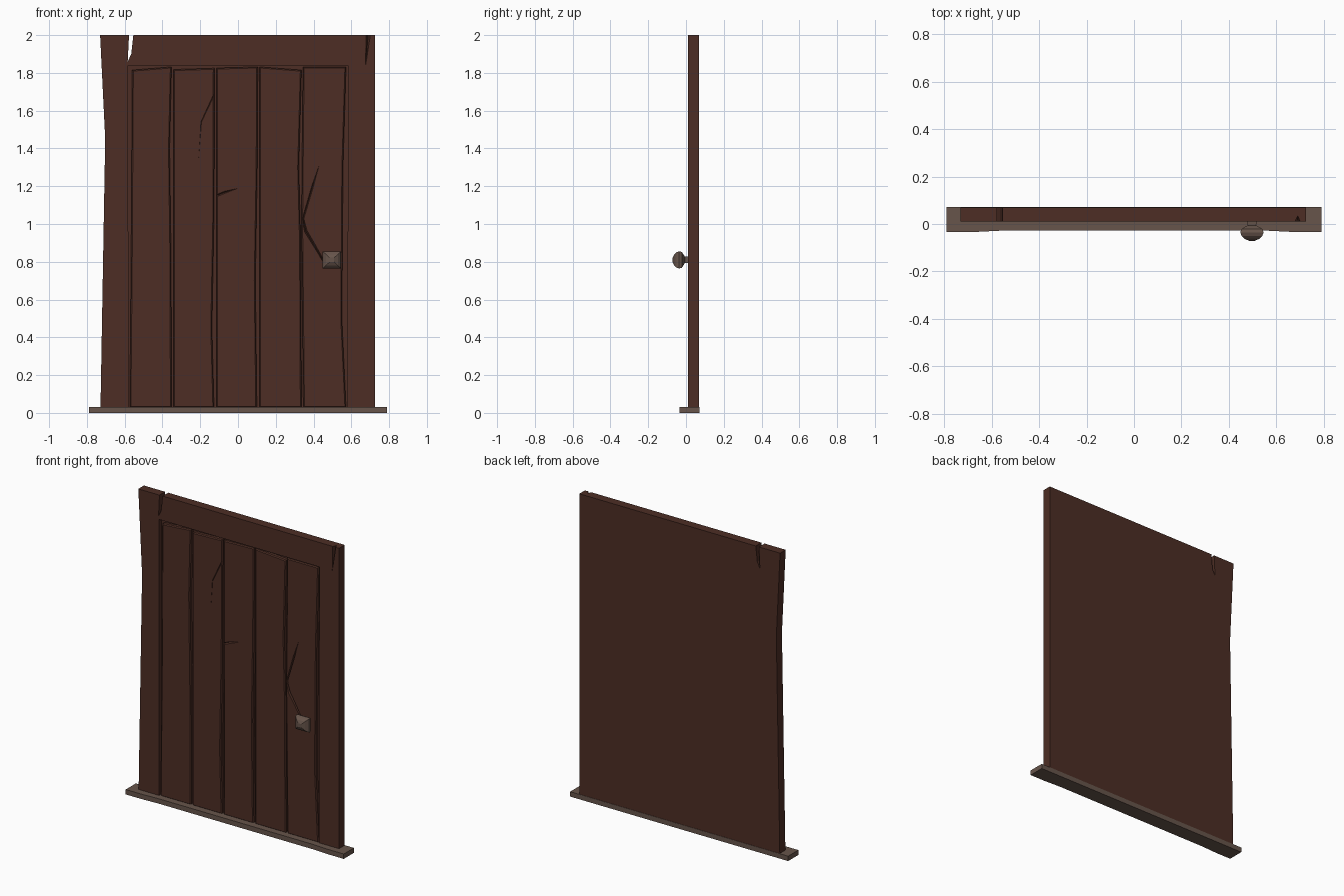
import bpy, bmesh, math
from mathutils import Vector

if "Cube" in bpy.data.objects:
    bpy.data.objects.remove(bpy.data.objects["Cube"])


def material(name, rgb):
    m = bpy.data.materials.new(name)
    m.diffuse_color = (*rgb, 1)
    m.use_nodes = True
    m.node_tree.nodes["Principled BSDF"].inputs["Base Color"].default_value = m.diffuse_color
    return m


WOOD = material("dark_brown_wood", (0.074, 0.027, 0.018))
STONE = material("grey_brown", (0.135, 0.090, 0.070))
FRONT, BACK, SILL_TOP = 0.011, 0.069, 0.032


def finish(name, bm, mat):
    bmesh.ops.recalc_face_normals(bm, faces=bm.faces[:])
    me = bpy.data.meshes.new(name)
    bm.to_mesh(me)
    bm.free()
    me.materials.append(mat)
    ob = bpy.data.objects.new(name, me)
    bpy.context.collection.objects.link(ob)
    return ob


def slab(name, outline, y0, y1, mat, bevel=0):
    """Extrude an x-z outline from y0 (front) to y1 (back), bevelling the front rim."""
    bm = bmesh.new()
    face = bm.faces.new([bm.verts.new((x, y0, z)) for x, z in outline])
    rim = face.edges[:]
    ext = bmesh.ops.extrude_face_region(bm, geom=[face], use_keep_orig=True)
    bmesh.ops.translate(bm, vec=(0, y1 - y0, 0),
                        verts=[v for v in ext["geom"] if isinstance(v, bmesh.types.BMVert)])
    bmesh.ops.recalc_face_normals(bm, faces=bm.faces[:])
    if bevel:
        bmesh.ops.bevel(bm, geom=rim, offset=bevel, segments=1, affect='EDGES')
    return finish(name, bm, mat)


def carve(ob, path, y, depth):
    """Cut a tapering V crack along path points (x, z, width)."""
    bm = bmesh.new()
    rings = []
    for i, (x, z, w) in enumerate(path):
        a, b = path[max(i - 1, 0)], path[min(i + 1, len(path) - 1)]
        d = Vector((b[0] - a[0], b[1] - a[1])).normalized()
        nx, nz = -d.y * w, d.x * w
        d0 = depth * min(1, w / 0.006)
        rings.append([bm.verts.new(p) for p in
                      ((x - nx, y - 0.006, z - nz), (x + nx, y - 0.006, z + nz), (x, y + d0, z))])
    for r, s in zip(rings, rings[1:]):
        for k in range(3):
            bm.faces.new((r[k], r[(k + 1) % 3], s[(k + 1) % 3], s[k]))
    bm.faces.new(rings[0])
    bm.faces.new(rings[-1])
    cutter = finish("crack_cutter", bm, WOOD)
    cutter.hide_render = True
    mod = ob.modifiers.new("crack", 'BOOLEAN')
    mod.operation, mod.solver, mod.object = 'DIFFERENCE', 'EXACT', cutter
    bpy.context.view_layer.update()
    me = bpy.data.meshes.new_from_object(ob.evaluated_get(bpy.context.evaluated_depsgraph_get()))
    ob.modifiers.clear()
    ob.data = me
    bpy.data.objects.remove(cutter)


# Frame: crooked left jamb, split at the top left, lintel and right jamb
B = SILL_TOP - 0.004
frame = slab("door_frame", [
    (-0.728, B), (-0.703, 1.45), (-0.73, 2.0), (-0.577, 2.0), (-0.584, 1.86),
    (-0.565, 1.90), (-0.554, 2.0), (0.725, 2.0), (0.725, B), (0.58, B),
    (0.582, 1.84), (-0.582, 1.84), (-0.58, B)], FRONT, BACK, WOOD)
carve(frame, [(0.675, 1.84, 0.001), (0.683, 1.93, 0.008), (0.69, 2.01, 0.014)], FRONT, 0.024)

# Plain board closing the back of the doorway
slab("back_board", [(-0.582, B), (0.582, B), (0.582, 1.842), (-0.582, 1.842)], 0.04, BACK, WOOD)

# Planks: uneven edges (bottom left, counter-clockwise)
PLANKS = [
    [(-0.573, B), (-0.352, B), (-0.354, 0.8), (-0.362, 1.4), (-0.352, 1.832), (-0.56, 1.815), (-0.566, 0.8)],
    [(-0.342, B), (-0.127, B), (-0.138, 0.45), (-0.126, 1.1), (-0.125, 1.825), (-0.342, 1.818)],
    [(-0.115, B), (0.10, B), (0.092, 0.7), (0.102, 1.3), (0.105, 1.832), (-0.115, 1.826)],
    [(0.113, B), (0.336, B), (0.332, 0.9), (0.322, 1.3), (0.336, 1.815), (0.113, 1.832)],
    [(0.346, B), (0.572, B), (0.55, 0.5), (0.556, 1.3), (0.572, 1.832), (0.344, 1.832), (0.336, 1.0)],
]
PY = 0.015
planks = [slab(f"plank_{i + 1}", o, PY, 0.045, WOOD, 0.006) for i, o in enumerate(PLANKS)]

# Cracks in the planks
carve(planks[4], [(0.43, 1.31, 0.0008), (0.395, 1.2, 0.007), (0.345, 1.03, 0.006),
                  (0.36, 0.96, 0.011), (0.46, 0.79, 0.006)], PY, 0.012)
carve(planks[2], [(-0.125, 1.145, 0.009), (-0.07, 1.168, 0.008), (0.0, 1.188, 0.0008)], PY, 0.012)
carve(planks[1], [(-0.12, 1.70, 0.006), (-0.195, 1.54, 0.004), (-0.208, 1.35, 0.0008)], PY, 0.006)

# Sill: front edge slightly worn back in the middle
bm = bmesh.new()
outline = [(-0.79, 0.071), (-0.79, -0.034), (-0.68, -0.034), (-0.56, -0.028),
           (0.56, -0.028), (0.68, -0.034), (0.79, -0.034), (0.79, 0.071)]
face = bm.faces.new([bm.verts.new((x, y, 0)) for x, y in outline])
ext = bmesh.ops.extrude_face_region(bm, geom=[face], use_keep_orig=True)
bmesh.ops.translate(bm, vec=(0, 0, SILL_TOP),
                    verts=[v for v in ext["geom"] if isinstance(v, bmesh.types.BMVert)])
finish("sill", bm, STONE)

# Knob: four-sided turned profile (distance y, half width)
bm = bmesh.new()
rings = []
for y, r in [(0.02, 0.019), (-0.006, 0.017), (-0.012, 0.028), (-0.022, 0.043), (-0.036, 0.047),
             (-0.050, 0.042), (-0.062, 0.030), (-0.071, 0.012)]:
    rings.append([bm.verts.new((0.497 + sx * r * 1.04, y, 0.81 + sz * r * 0.97))
                  for sx, sz in ((-1, -1), (1, -1), (1, 1), (-1, 1))])
for r, s in zip(rings, rings[1:]):
    for k in range(4):
        bm.faces.new((r[k], r[(k + 1) % 4], s[(k + 1) % 4], s[k]))
bm.faces.new(rings[0])
bm.faces.new(rings[-1])
finish("door_knob", bm, STONE)
